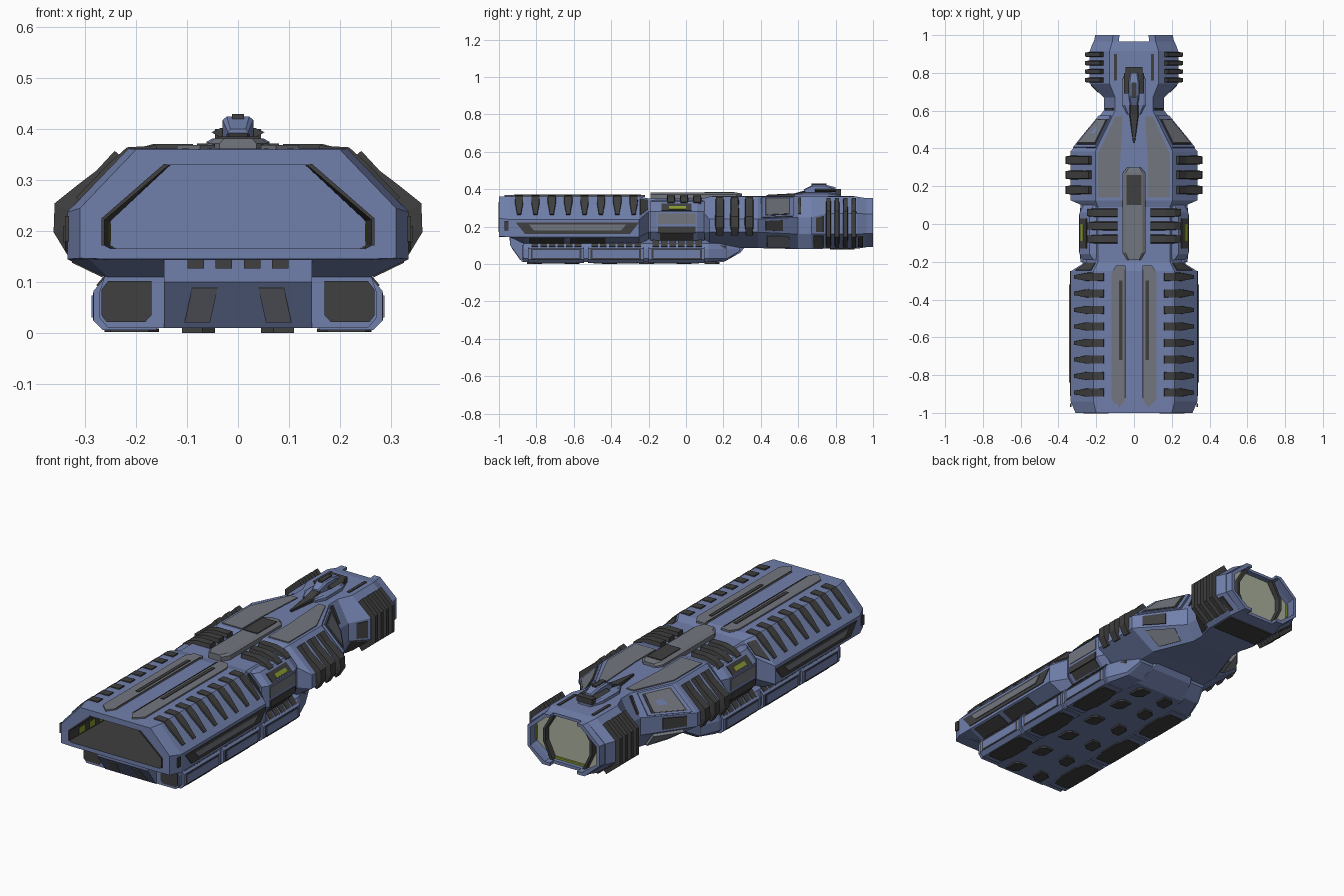
import bpy, bmesh
from mathutils import Vector as V

def mat(name, c):
    m = bpy.data.materials.new(name)
    m.diffuse_color = (*c, 1)
    return m

BLUE = mat("hull_blue", (0.165, 0.215, 0.41))
DARK = mat("charcoal", (0.05, 0.05, 0.05))
GREY = mat("panel_grey", (0.17, 0.18, 0.21))
PALE = mat("pale_screen", (0.40, 0.43, 0.33))
OLIVE = mat("olive_light", (0.25, 0.32, 0.03))

def finish(name, bm, mats, mirror=True):
    bmesh.ops.recalc_face_normals(bm, faces=bm.faces)
    me = bpy.data.meshes.new(name)
    bm.to_mesh(me)
    bm.free()
    for m in mats:
        me.materials.append(m)
    ob = bpy.data.objects.new(name, me)
    bpy.context.collection.objects.link(ob)
    if mirror:
        ob.modifiers.new("mirror", "MIRROR").use_mirror_merge = False
    return ob

def skin(bm, rings, mids=None):
    """Join rings of 3D points into a closed tube; mids gives a material per segment."""
    vs = [[bm.verts.new(p) for p in r] for r in rings]
    n = len(vs[0])
    mids = mids or [0] * (len(vs) + 1)
    bm.faces.new(vs[0]).material_index = mids[0]
    for k in range(len(vs) - 1):
        for i in range(n):
            j = (i + 1) % n
            f = bm.faces.new((vs[k][i], vs[k][j], vs[k + 1][j], vs[k + 1][i]))
            f.material_index = mids[k + 1]
    bm.faces.new(vs[-1]).material_index = mids[-1]

def loft(name, sections, mats, mids=None, mirror=True):
    bm = bmesh.new()
    skin(bm, [[(x, y, z) for x, z in ring] for y, ring in sections], mids)
    return finish(name, bm, mats, mirror)

def octo(a, b, c, zt, zu, zl, zb):
    h = [(a, zt), (b, zu), (b, zl), (c, zb)]
    return h + [(-x, z) for x, z in reversed(h)]

def box(name, x, y, z, m, mirror=False):
    ring = [(x[0], z[0]), (x[1], z[0]), (x[1], z[1]), (x[0], z[1])]
    return loft(name, [(y[0], ring), (y[1], ring)], [m], None, mirror)

def plates(name, polys, m, thick=0.006, scale=1.0):
    """Thin panels raised outward from the hull axis, mirrored left and right."""
    bm = bmesh.new()
    for poly in polys:
        p = [V(q) for q in poly]
        c = sum(p, V()) / len(p)
        n = (p[1] - p[0]).cross(p[2] - p[0]).normalized()
        if n.dot(c - V((0, c.y * .97, 0.22))) < 0:
            n = -n
        p = [c + (q - c) * scale for q in p]
        skin(bm, [[q - n * 0.003 for q in p], [q + n * thick for q in p]])
    return finish(name, bm, [m])

def flat(x0, x1, y0, y1, z):
    return [(x0, y0, z), (x1, y0, z), (x1, y1, z), (x0, y1, z)]

def side(x, y0, y1, z0, z1):
    return [(x, y0, z0), (x, y1, z0), (x, y1, z1), (x, y0, z1)]

def slope(p, q, y0, y1):
    return [(p[0], y0, p[1]), (p[0], y1, p[1]), (q[0], y1, q[1]), (q[0], y0, q[1])]

def ribs(name, path, ys, m, thick):
    """Bars wrapped round the hull: path of (x, z, half width), repeated at each y."""
    bm = bmesh.new()
    P = [V((x, 0, z)) for x, z, _ in path]
    for y in ys:
        rings = []
        for i, (x, z, w) in enumerate(path):
            t = (P[min(i + 1, len(P) - 1)] - P[max(i - 1, 0)]).normalized()
            n = V((-t.z, 0, t.x))
            a, b = P[i] - n * 0.012, P[i] + n * thick
            rings.append([a + V((0, y - w, 0)), a + V((0, y + w, 0)),
                          b + V((0, y + w * .8, 0)), b + V((0, y - w * .8, 0))])
        skin(bm, rings)
    return finish(name, bm, [m])

# Main hull: one loft from the front bay to the rear bay
rear = octo(.215, .335, .25, .362, .237, .145, .105)
chin = octo(.215, .335, .29, .362, .237, .145, .143)
lip = octo(.2, .31, .25, .36, .245, .147, .145)
mouth = octo(.135, .262, .25, .33, .222, .172, .166)
bay = octo(.132, .25, .24, .33, .22, .172, .166)
waist = octo(.19, .255, .2, .35, .28, .17, .12)
shoulder = octo(.205, .335, .2, .36, .24, .17, .085)
neck = octo(.1, .16, .12, .36, .25, .16, .08)
head = octo(.13, .235, .14, .36, .27, .16, .082)
brow = octo(.115, .215, .125, .352, .268, .163, .09)
hole = octo(.1, .195, .11, .338, .26, .168, .106)
loft("main_hull", [(-.4, bay), (-1, mouth), (-1, lip), (-.94, chin), (-.86, rear), (-.25, rear), (-.2, waist),
                   (.09, waist), (.125, shoulder), (.385, shoulder), (.6, neck), (.67, neck),
                   (.745, head), (.915, head), (.965, brow), (.965, hole), (.935, hole)],
     [BLUE, DARK, PALE], [0, 1] + [0] * 15 + [2], False)

# Rear bay: side horns, inner dark ribs and lights
horn = [(.08, .352), (.115, .352), (.213, .267), (.213, .164), (.125, .09), (.08, .09),
        (.08, .106), (.11, .106), (.195, .168), (.195, .26), (.1, .338), (.08, .338)]
loft("bay_horn", [(.96, horn), (1, [(x * .965, z) for x, z in horn])], [BLUE])
rib = [(.075, .338), (.092, .338), (.14, .255), (.14, .19), (.1, .106), (.085, .106), (.126, .19), (.126, .255)]
loft("bay_inner_rib", [(.93, rib), (.965, rib)], [DARK])
box("screen_foot_light", (-.085, .085), (.93, .945), (.104, .116), OLIVE)
plates("screen_side_light", [side(.193, .937, .95, .18, .25)], OLIVE, .004)
plates("bay_light", [side(.259 - .02 * (y + .98), y, y + .05, .18, .215) for y in (-.93, -.85, -.77, -.69)], OLIVE, -.004)

# Spines on the rear hull slopes
ribs("rear_spine", [(.16, .36, .025), (.215, .357, .026), (.25, .325, .025), (.285, .289, .017), (.312, .261, .012)],
     [-.28 - .0875 * i for i in range(8)], DARK, .008)

# Rear hull top and flank panels
plates("top_strip", [[(.045, -.93, .362), (.075, -.97, .362), (.12, -.93, .362), (.12, -.26, .362),
                      (.095, -.22, .362), (.045, -.22, .362)]], GREY, .007)
plates("top_slot", [flat(.062, .08, -.72, -.3, .368), flat(.045, .05, -.92, -.24, .367)], DARK, .004)
plates("flank_recess", [[(.335, -.91, .222), (.335, -.86, .16), (.335, -.3, .16), (.335, -.25, .222)],
                        slope((.33, .232), (.318, .247), -.93, -.88),
                        side(.335, -.97, -.95, .18, .23)], DARK, .004)
plates("flank_panel", [[(.335, -.84, .21), (.335, -.81, .178), (.335, -.35, .178), (.335, -.32, .21)]], GREY, .008)
plates("under_flank", [slope((.325, .141), (.265, .112), y, y + .19) for y in (-.84, -.62)], DARK, .003)
plates("lip_cheek", [[(.262, -1, .172), (.268, -1, .172), (.268, -1, .225), (.145, -1, .332), (.135, -1, .33), (.262, -1, .222)]],
       DARK, .003)

# Waist blocks with bars over the top
block = [(.18, .345), (.235, .335), (.288, .28), (.288, .17), (.25, .125), (.18, .125)]
loft("waist_block", [(-.19, [(x - .02, z) for x, z in block]), (-.16, block), (.06, block),
                     (.1, [(x - .02, z) for x, z in block])], [BLUE])
ribs("waist_bar", [(.088, .358, .024), (.165, .358, .024), (.21, .345, .024), (.24, .322, .022)],
     [.06, -.01, -.08], DARK, .013)
plates("rear_step", [[(.22, -.25, .357), (.192, -.2, .348), (.25, -.2, .287), (.325, -.25, .25)]], DARK, .004, .8)
plates("waist_hatch", [side(.288, -.15, .05, .165, .2), slope((.286, .283), (.25, .32), -.13, .03),
                       slope((.285, .165), (.255, .13), -.14, .04)], DARK, .004)
plates("waist_panel", [side(.288, -.15, .05, .215, .27)], GREY, .003)
plates("waist_light", [slope((.279, .29), (.265, .305), -.09, .0)], OLIVE, .007)

# Shoulder fins and head ribs
ribs("shoulder_fin", [(.225, .342, .024), (.262, .302, .024), (.3, .273, .025), (.34, .243, .025), (.34, .205, .025), (.315, .165, .022)],
     [.18, .26, .338], DARK, .023)
ribs("head_rib", [(.165, .335, .013), (.235, .275, .014), (.235, .155, .014), (.165, .102, .013)],
     [.762, .807, .852, .897], DARK, .025)

# Tapered forebody panels, placed between two hull sections
def span(A, ya, B, yb, i, j, u0, u1):
    f = lambda k, u: (A[k][0] + (B[k][0] - A[k][0]) * u, ya + (yb - ya) * u, A[k][1] + (B[k][1] - A[k][1]) * u)
    return [f(i, u0), f(i, u1), f(j, u1), f(j, u0)]

def taper(i, j, u0, u1):
    return span(shoulder, .385, neck, .6, i, j, u0, u1)

plates("taper_frame", [taper(0, 1, .05, .9)], BLUE, .009, .92)
plates("taper_rim", [taper(0, 1, .07, .87)], DARK, .0105, .78)
plates("taper_panel", [taper(0, 1, .08, .85), taper(2, 3, .1, .85)], GREY, .013, .72)
plates("taper_window", [taper(1, 2, .1, .7)], DARK, .005, .7)
plates("jaw_patch", [span(neck, .67, head, .745, 2, 3, .1, .95), span(neck, .67, head, .745, 1, 2, .3, .95)], DARK, .004, .8)
plates("forebody_top", [[(.075, .14, .36), (.19, .14, .36), (.19, .37, .36), (.1, .57, .36), (.06, .57, .36), (.075, .3, .36)]], GREY, .005)
plates("neck_stripe", [slope((.11, .353), (.15, .268), .6, .615)], DARK, .005)
plates("head_mark", [flat(.09, .105, .76, .9, .36), flat(.0, .13, .77, .9, .082),
                     slope((.222, .146), (.155, .094), .92, .945)], DARK, .004)

# Central spine slab
slab = [(-.06, .35), (-.06, .372), (-.045, .382), (.045, .382), (.06, .372), (.06, .35)]
loft("spine_slab", [(-.19, [(x * .6, z) for x, z in slab]), (-.15, slab), (.27, slab),
                    (.3, [(x * .6, z - .005) for x, z in slab])], [GREY], None, False)
box("spine_hatch", (-.04, .04), (.1, .26), (.37, .386), DARK)

# Turret
loft("turret_base", [(.58, octo(.03, .035, .035, .375, .37, .36, .35)), (.63, octo(.05, .062, .062, .382, .375, .36, .35)),
                     (.76, octo(.05, .062, .062, .382, .375, .36, .35)), (.83, octo(.03, .035, .035, .37, .365, .36, .35))],
     [BLUE], None, False)
loft("turret_barrel", [(.43, octo(.004, .005, .005, .37, .368, .362, .358)), (.58, octo(.02, .025, .025, .378, .374, .362, .358)),
                       (.64, octo(.018, .022, .022, .395, .39, .362, .358))], [DARK], None, False)
loft("turret_body", [(.63, octo(.015, .02, .02, .4, .395, .38, .375)), (.68, octo(.022, .03, .03, .425, .418, .38, .375)),
                     (.74, octo(.022, .03, .03, .425, .418, .38, .375)), (.8, octo(.015, .02, .02, .41, .4, .38, .375))],
     [BLUE], None, False)
box("turret_cap", (-.012, .012), (.67, .75), (.42, .43), DARK)
box("turret_rear", (-.045, .045), (.8, .83), (.372, .4), DARK)
wing = [(.02, .388), (.035, .384), (.052, .394), (.035, .402), (.02, .402)]
loft("turret_wing", [(.69, wing), (.8, wing)], [DARK])

# Keel under the hull
def keel_ring(w, zt, zb):
    return [(-w, zt), (w, zt), (w, zb), (-w, zb)]
loft("keel", [(-.94, keel_ring(.145, .15, .1)), (-.875, keel_ring(.145, .15, .01)),
              (.2, keel_ring(.145, .146, .01)), (.29, keel_ring(.12, .146, .06)), (.31, keel_ring(.11, .146, .085))],
     [BLUE], None, False)
plates("keel_front_panel", [[(.04, -.932, .09), (.09, -.932, .09), (.105, -.883, .022), (.055, -.883, .022)]], GREY, .003)
plates("keel_window", [[(x - .016, -.94, .143), (x + .016, -.94, .143), (x + .016, -.94, .127), (x - .016, -.94, .127)]
                       for x in (.028, .083)], DARK, .004)

# Side pods: long core plus three framed bays per side
core = [(.13, .145), (.2, .14), (.262, .11), (.272, .08), (.272, .03), (.255, .01), (.13, .01)]
loft("pod_core", [(-.87, core), (.12, core), (.22, [(x * .85, max(z, .02)) for x, z in core]),
                  (.29, [(x * .75, max(z, .07)) for x, z in core])], [BLUE])
pod = [(.16, .12), (.262, .108), (.284, .082), (.284, .025), (.265, .006), (.16, .006)]
starts = (-.845, -.525, -.2)
for i, y in enumerate(starts):
    loft("pod_bay_%d" % i, [(y, pod), (y + .3, pod)], [BLUE])
plates("pod_frame", [side(.284, y + .015, y + .285, .025, .08) for y in starts], DARK, .001)
plates("pod_door", [side(.284, y + .025, y + .275, .031, .074) for y in starts], BLUE, .003)
plates("pod_vent", [slope((.276, .092), (.245, .128), y + .02 + .046 * k, y + .055 + .046 * k)
                    for y in starts for k in range(6)], DARK, .003)
plates("pod_front", [[(.17, -.87, .035), (.182, -.87, .022), (.258, -.87, .022), (.268, -.87, .035),
                      (.268, -.87, .085), (.255, -.87, .102), (.17, -.87, .102)]], DARK, .004)
plates("pod_rear_cover", [[(.245, .13, .035), (.225, .215, .035), (.225, .215, .1), (.245, .13, .1)]], DARK, .008)

# Underside pads
plates("belly_pad", [[(.175, y + .03, .006), (.25, y + .03, .006), (.262, y + .06, .006), (.262, y + .24, .006),
                      (.25, y + .27, .006), (.175, y + .27, .006), (.155, y + .2, .006), (.155, y + .1, .006)]
                     for y in starts], DARK, .004)
plates("keel_pad", [[(.045, y + .02, .01), (.07, y, .01), (.11, y, .01), (.11, y + .06, .01), (.09, y + .08, .01), (.045, y + .08, .01)]
                    for y in (-.85, -.65, -.45, -.25, -.05, .1)], DARK, .0095)
